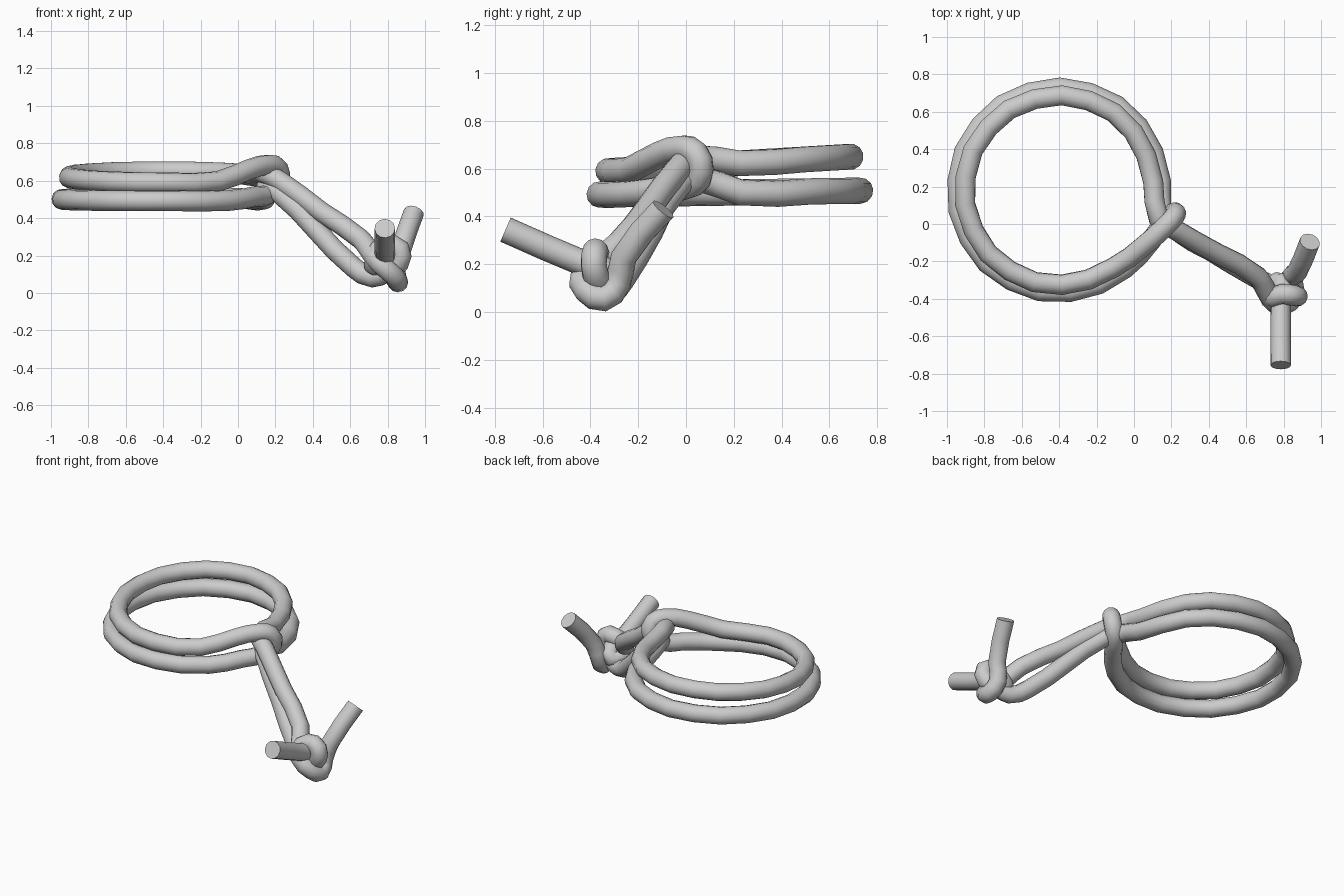
import bpy
from math import sin, cos, radians

if "Cube" in bpy.data.objects:
    bpy.data.objects.remove(bpy.data.objects["Cube"])

R = 0.055  # cord radius


def arc(r, z, dz, start, end, n):
    """Points round one turn of the coil, tilted slightly front to back."""
    pts = []
    for i in range(n + 1):
        a = radians(start + (end - start) * i / n)
        pts.append((-0.4 + r * cos(a), 0.18 + r * sin(a), z + dz * sin(a)))
    return pts


def cord(name, pts, radius):
    cu = bpy.data.curves.new(name, 'CURVE')
    cu.dimensions = '3D'
    cu.resolution_u = 2
    cu.bevel_depth = radius
    cu.bevel_resolution = 4
    cu.use_fill_caps = True
    sp = cu.splines.new('BEZIER')
    sp.bezier_points.add(len(pts) - 1)
    for bp, p in zip(sp.bezier_points, pts):
        bp.co = p
        bp.handle_left_type = bp.handle_right_type = 'AUTO'
    ob = bpy.data.objects.new(name, cu)
    bpy.context.collection.objects.link(ob)
    # turn into a mesh with smooth sides and crisp cut ends
    bpy.ops.object.select_all(action='DESELECT')
    ob.select_set(True)
    bpy.context.view_layer.objects.active = ob
    bpy.ops.object.convert(target='MESH')
    bpy.ops.object.shade_smooth_by_angle(angle=radians(50))
    return bpy.context.object


# first free end, half of the knot, upper tail
upper_tail = [
    (0.94, -0.095, 0.43), (0.87, -0.26, 0.23), (0.84, -0.285, 0.12),
    (0.855, -0.345, 0.057), (0.835, -0.415, 0.09), (0.76, -0.43, 0.155),
    (0.715, -0.37, 0.21), (0.66, -0.28, 0.285), (0.45, -0.16, 0.43),
    (0.22, -0.03, 0.6), (0.13, 0.03, 0.645)]
# bight folded over the two tails
bight = [
    (0.06, -0.11, 0.66), (0.17, -0.01, 0.685), (0.215, 0.04, 0.665),
    (0.22, 0.062, 0.595), (0.18, 0.03, 0.535), (0.09, -0.09, 0.515)]
# lower tail, other half of the knot, second free end
lower_tail = [
    (0.15, 0.05, 0.56), (0.22, -0.03, 0.535), (0.42, -0.15, 0.335),
    (0.62, -0.27, 0.135), (0.72, -0.32, 0.083), (0.79, -0.34, 0.11),
    (0.86, -0.38, 0.16), (0.865, -0.385, 0.235), (0.79, -0.375, 0.25),
    (0.73, -0.4, 0.19), (0.75, -0.33, 0.13), (0.79, -0.31, 0.16),
    (0.785, -0.42, 0.2), (0.785, -0.755, 0.345)]

path = (upper_tail + arc(0.505, 0.62, 0.03, 5, 305, 9) + bight
        + arc(0.545, 0.5, 0.008, 310, 5, 9) + lower_tail)
cord("knotted_cord", path, R)
